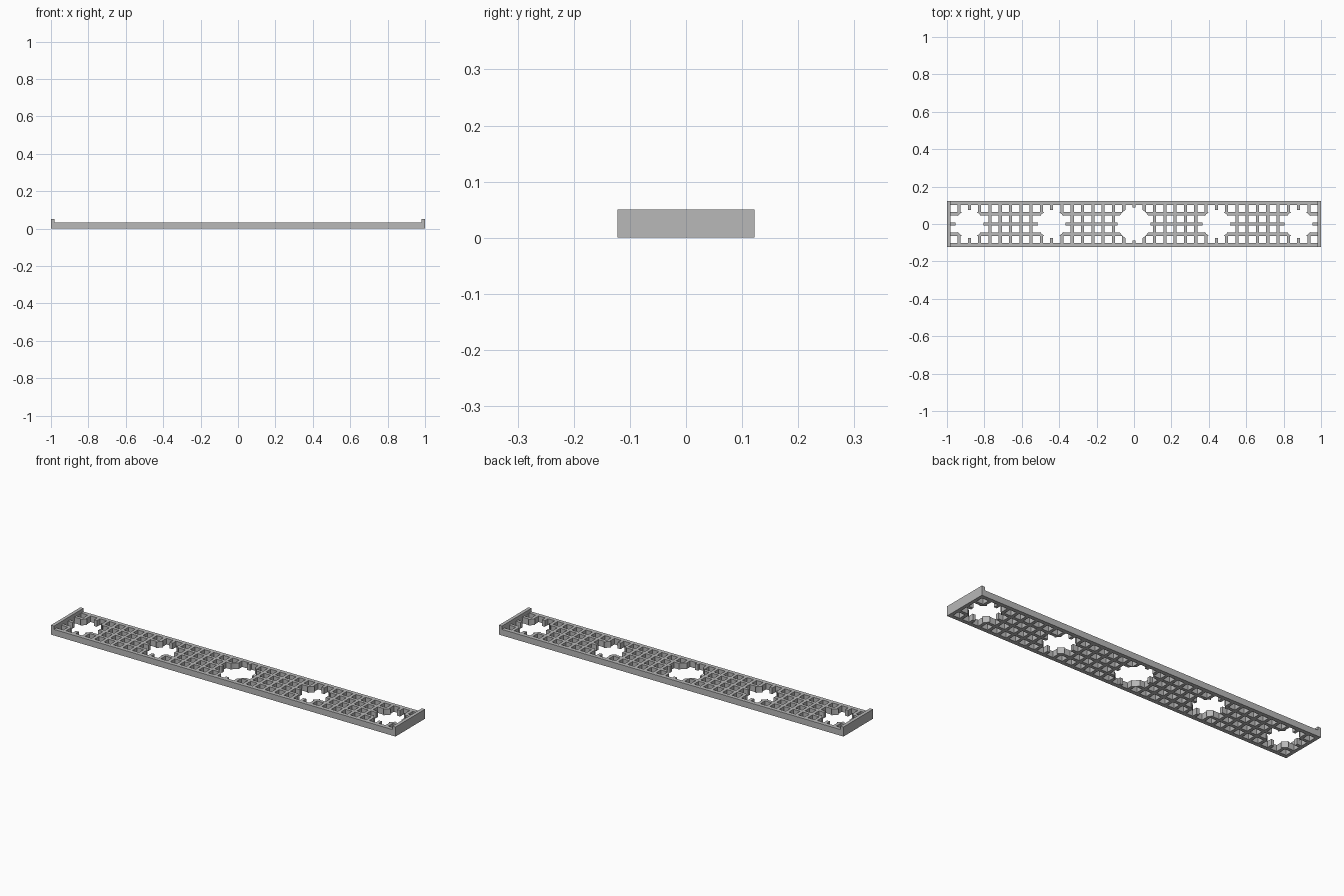
import bpy
import bmesh
from mathutils import Matrix

cube = bpy.data.objects.get("Cube")
if cube:
    bpy.data.objects.remove(cube, do_unlink=True)

HALF_Y, PLATE_Z, LIP_Z, LIP_X = 0.1225, 0.032, 0.05, 0.982
PITCH, HOLE = 0.055, 0.0385

grey = bpy.data.materials.new("grey_plastic")
grey.use_nodes = True
grey.diffuse_color = (0.48, 0.48, 0.48, 1)
grey.node_tree.nodes["Principled BSDF"].inputs["Base Color"].default_value = (0.48, 0.48, 0.48, 1)


def make_object(name, bm):
    bmesh.ops.recalc_face_normals(bm, faces=bm.faces)
    mesh = bpy.data.meshes.new(name)
    bm.to_mesh(mesh)
    bm.free()
    mesh.materials.append(grey)
    obj = bpy.data.objects.new(name, mesh)
    bpy.context.collection.objects.link(obj)
    return obj


# Tray body: shallow U profile with a raised lip at each end
profile = [(-1, 0), (1, 0), (1, LIP_Z), (LIP_X, LIP_Z), (LIP_X, PLATE_Z),
           (-LIP_X, PLATE_Z), (-LIP_X, LIP_Z), (-1, LIP_Z)]
bm = bmesh.new()
face = bm.faces.new([bm.verts.new((x, -HALF_Y, z)) for x, z in profile])
ext = bmesh.ops.extrude_face_region(bm, geom=[face])
bmesh.ops.translate(bm, vec=(0, 2 * HALF_Y, 0),
                    verts=[v for v in ext["geom"] if isinstance(v, bmesh.types.BMVert)])
tray = make_object("perforated_tray", bm)

# Square drain holes: 36 columns by 4 rows
bm = bmesh.new()
for col in range(36):
    for row in range(4):
        place = Matrix.Translation(((col - 17.5) * PITCH, (row - 1.5) * PITCH, 0.02))
        bmesh.ops.create_cube(bm, size=1, matrix=place @ Matrix.Diagonal((HOLE, HOLE, 0.2, 1)))
square_cutter = make_object("square_hole_cutter", bm)

# Five round openings, the middle one larger
bm = bmesh.new()
for i in range(-2, 3):
    radius = 0.088 if i == 0 else 0.075
    bmesh.ops.create_cone(bm, cap_ends=True, segments=32, radius1=radius, radius2=radius,
                          depth=0.2, matrix=Matrix.Translation((i * 8 * PITCH, 0, 0.02)))
round_cutter = make_object("round_hole_cutter", bm)

# Cut the holes, then drop the cutters
bpy.ops.object.select_all(action='DESELECT')
tray.select_set(True)
bpy.context.view_layer.objects.active = tray
for cutter in (square_cutter, round_cutter):
    cutter.hide_render = True
    mod = tray.modifiers.new(cutter.name, 'BOOLEAN')
    mod.operation = 'DIFFERENCE'
    mod.solver = 'EXACT'
    mod.object = cutter
    bpy.ops.object.modifier_apply(modifier=mod.name)
    bpy.data.objects.remove(cutter, do_unlink=True)
bpy.ops.object.shade_smooth_by_angle()
